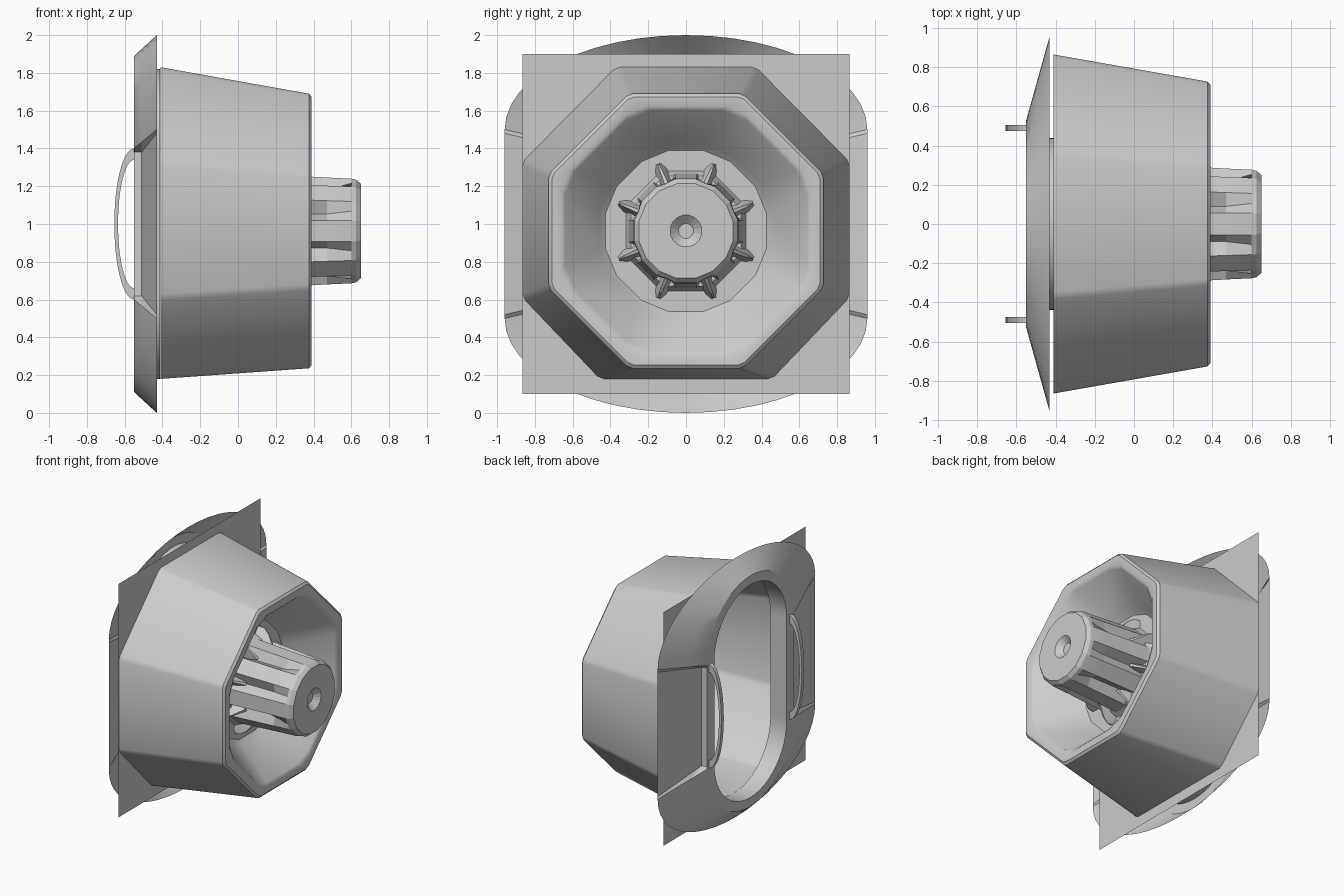
import bpy, bmesh, math
from math import sin, cos, pi, radians

if "Cube" in bpy.data.objects:
    bpy.data.objects.remove(bpy.data.objects["Cube"], do_unlink=True)

grey = bpy.data.materials.new("plain grey")
grey.use_nodes = True
grey.diffuse_color = (0.6, 0.6, 0.6, 1)
grey.node_tree.nodes["Principled BSDF"].inputs["Base Color"].default_value = grey.diffuse_color

AXIS_Z = 0.963  # height of the mouth and plug axis


def finish(bm, name, angle=30):
    bmesh.ops.recalc_face_normals(bm, faces=bm.faces)
    mesh = bpy.data.meshes.new(name)
    bm.to_mesh(mesh)
    bm.free()
    mesh.materials.append(grey)
    obj = bpy.data.objects.new(name, mesh)
    bpy.context.collection.objects.link(obj)
    bpy.ops.object.select_all(action="DESELECT")
    obj.select_set(True)
    bpy.context.view_layer.objects.active = obj
    bpy.ops.object.shade_smooth_by_angle(angle=radians(angle))
    return obj


def loft(name, rings, cap_start=False, cap_end=False, angle=30):
    """Skin a list of equal-length closed rings of 3D points."""
    bm = bmesh.new()
    loops = [[bm.verts.new(p) for p in ring] for ring in rings]
    for a, b in zip(loops, loops[1:]):
        for i in range(len(a)):
            j = (i + 1) % len(a)
            bm.faces.new((a[i], a[j], b[j], b[i]))
    if cap_start:
        bm.faces.new(loops[0])
    if cap_end:
        bm.faces.new(loops[-1])
    return finish(bm, name, angle)


def at_x(x, points):
    return [(x, y, z) for y, z in points]


def octagon(apothem):
    r = apothem / cos(pi / 8)
    return [(r * cos(pi / 8 + k * pi / 4), AXIS_Z + r * sin(pi / 8 + k * pi / 4))
            for k in range(8)]


def chamfer(poly, d):
    """Cut each corner back by d along both edges."""
    out = []
    for i, (y, z) in enumerate(poly):
        for q in (poly[i - 1], poly[(i + 1) % len(poly)]):
            f = d / math.dist((y, z), q)
            out.append((y + (q[0] - y) * f, z + (q[1] - z) * f))
    return out


def slot(a, s, b, n=24):
    """Straight sides at y = +-a, half-ellipse ends of height b."""
    e = 0.02
    top = [(a * cos(pi * i / n), 1 + s + b * sin(pi * i / n)) for i in range(n + 1)]
    half = [(a, 1 - s + e), (a, 1 + s - e)] + top
    return half + [(-y, 2 - z) for y, z in half]


# Octagonal housing with its funnel-shaped mouth
base = [(0.865, 1.33), (0.37, 1.83), (-0.37, 1.83), (-0.865, 1.33),
        (-0.865, 0.61), (-0.455, 0.18), (0.455, 0.18), (0.865, 0.61)]
loft("housing", [
    at_x(-0.41, chamfer(base, 0.02)),
    at_x(0.375, chamfer(octagon(0.727), 0.02)),
    at_x(0.39, chamfer(octagon(0.71), 0.02)),
    at_x(0.39, chamfer(octagon(0.66), 0.06)),
    at_x(0.375, chamfer(octagon(0.64), 0.08)),
    at_x(0.11, chamfer(octagon(0.455), 0.08)),
    at_x(0.08, chamfer(octagon(0.425), 0.08)),
    at_x(0.08, chamfer(octagon(0.2), 0.03)),
], cap_end=True)

# Square mounting plate with a slot through it
opening = slot(0.44, 0.4, 0.42)
bm = bmesh.new()
for loop in ([(0.865, 0.1), (0.865, 1.9), (-0.865, 1.9), (-0.865, 0.1)], opening):
    vs = [bm.verts.new(p) for p in at_x(-0.412, loop)]
    for i, v in enumerate(vs):
        bm.edges.new((v, vs[i - 1]))
bmesh.ops.triangle_fill(bm, use_beauty=True, use_dissolve=False, edges=bm.edges[:])
finish(bm, "mounting_plate")

# Sloped flange with recessed side panels and the wall of the slot
rim = slot(0.96, 0.5, 0.5)
face = slot(0.53, 0.4, 0.49)
middle = []
half = len(rim) // 2
for i, (p, q) in enumerate(zip(face, rim)):
    if i % half < 2:
        middle.append((math.copysign(0.54, p[0]), p[1]))
    else:
        middle.append((p[0] + (q[0] - p[0]) / 3, p[1] + (q[1] - p[1]) / 3))
loft("flange", [at_x(-0.43, rim), at_x(-0.51, middle), at_x(-0.55, face),
                at_x(-0.55, opening), at_x(-0.412, opening)], angle=20)

# Thin bowed handles
for side, label in ((1, "left"), (-1, "right")):
    rings = []
    for i in range(25):
        t = -pi / 2 + pi * i / 24
        rings.append([(-0.55 - rx * cos(t), side * 0.49 + dy, 1 + rz * sin(t))
                      for rx, rz, dy in ((0.105, 0.4, -0.015), (0.105, 0.4, 0.015),
                                         (0.085, 0.34, 0.015), (0.085, 0.34, -0.015))])
    loft(label + "_handle", rings, True, True)


# Fluted plug: eight flats with a valley between each pair
def fluted(x, apothem, valley, half_width=0.056):
    ring = []
    for k in range(8):
        a = k * pi / 4
        for u, v in ((apothem, -half_width), (apothem, half_width),
                     (valley * cos(pi / 8), valley * sin(pi / 8))):
            ring.append((x, u * cos(a) - v * sin(a), AXIS_Z + u * sin(a) + v * cos(a)))
    return ring


def plain(x, r):
    return fluted(x, r * cos(pi / 16), r * cos(pi / 16), r * sin(pi / 16))


loft("plug", [fluted(0.08, 0.305, 0.24, 0.06), fluted(0.47, 0.283, 0.235),
              fluted(0.6, 0.277, 0.274), plain(0.625, 0.277), plain(0.65, 0.255),
              plain(0.65, 0.085), plain(0.61, 0.04)], cap_end=True, angle=15)

# Octagonal collar at the foot of the plug
loft("plug_collar", [at_x(0.08, octagon(0.318)), at_x(0.14, octagon(0.29)),
                     at_x(0.14, octagon(0.24))], angle=15)

# Pointed studs around the collar
for k in range(8):
    a = pi / 8 + k * pi / 4
    rings = []
    for r, w, x0, x1 in ((0.26, 0.05, 0.08, 0.24), (0.35, 0.03, 0.08, 0.17),
                         (0.385, 0.012, 0.08, 0.12)):
        rings.append([(x, r * cos(a) - v * sin(a), AXIS_Z + r * sin(a) + v * cos(a))
                      for x, v in ((x0, -w), (x0, w), (x1, w * 0.2), (x1, -w * 0.2))])
    loft("stud_%d" % (k + 1), rings, True, True, angle=15)
